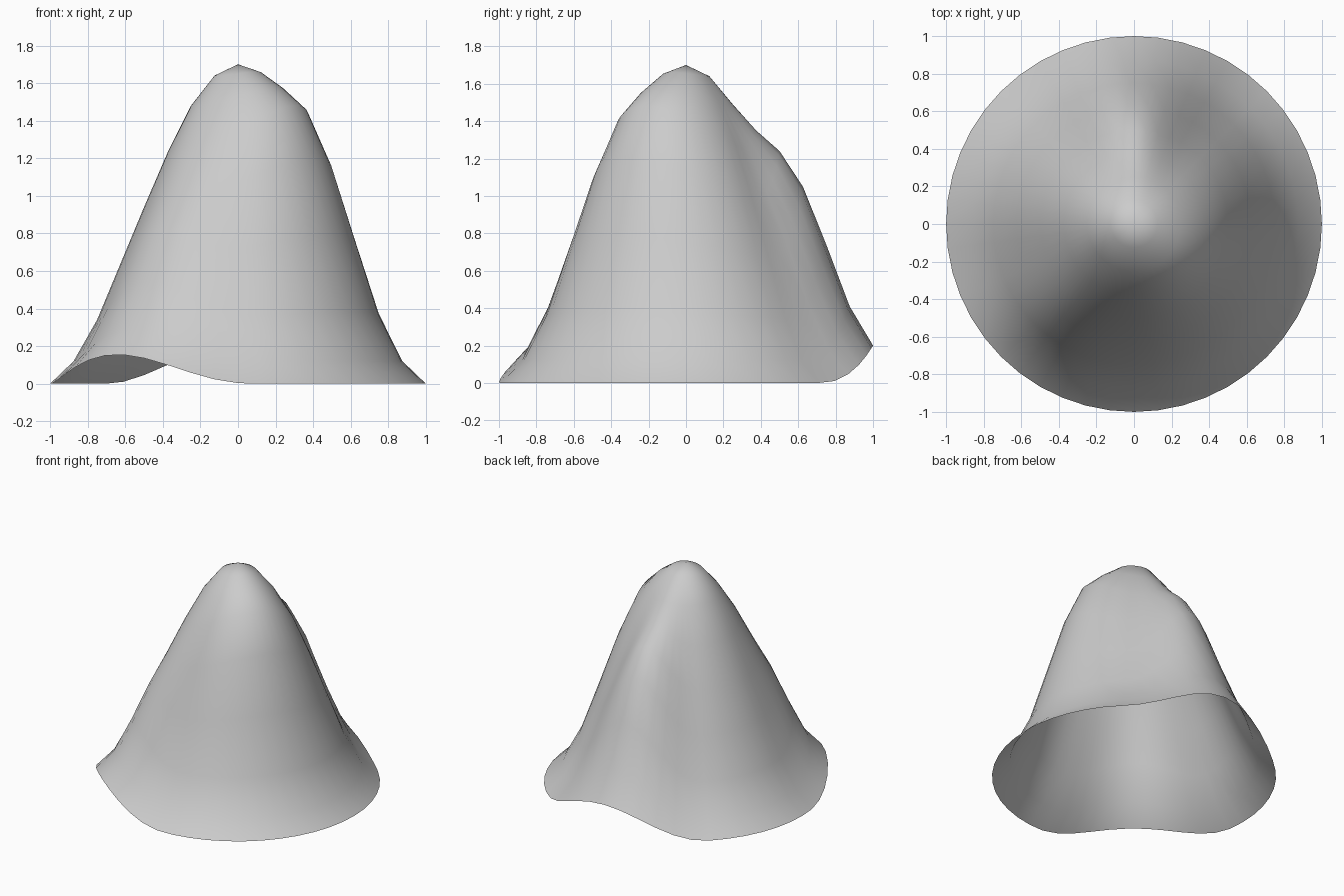
import bpy, bmesh, math

if "Cube" in bpy.data.objects:
    bpy.data.objects.remove(bpy.data.objects["Cube"])

SEGMENTS, RINGS = 48, 8

# Height at nine evenly spaced radii, from the peak to the rim
BASE = [1.70, 1.64, 1.48, 1.23, 0.94, 0.64, 0.34, 0.12, 0.0]

# Folds on the slope: centre angle, half width, added height per radius
FOLDS = [
    (90, 44, [0, 0, 0.01, 0.12, 0.30, 0.41, 0.40, 0.29, 0.20]),
    (230, 44, [0, 0, 0, 0.04, 0.09, 0.17, 0.20, 0.17, 0.155]),
    (325, 110, [0, 0.02, 0.10, 0.25, 0.26, 0.15, 0.04, 0, 0]),
]


def height(ring, degrees):
    z = BASE[ring]
    for centre, half_width, extra in FOLDS:
        off = abs((degrees - centre + 180) % 360 - 180)
        if off < half_width:
            z += extra[ring] * math.cos(off / half_width * math.pi / 2) ** 2
    return z


# Open bell-shaped sheet made from concentric rings
bm = bmesh.new()
peak = bm.verts.new((0, 0, BASE[0]))
rings = []
for k in range(1, RINGS + 1):
    ring = []
    for s in range(SEGMENTS):
        a = 2 * math.pi * s / SEGMENTS
        r = k / RINGS
        ring.append(bm.verts.new((r * math.cos(a), r * math.sin(a),
                                  height(k, math.degrees(a)))))
    rings.append(ring)

for s in range(SEGMENTS):
    t = (s + 1) % SEGMENTS
    bm.faces.new((peak, rings[0][s], rings[0][t]))
    for inner, outer in zip(rings, rings[1:]):
        bm.faces.new((inner[s], outer[s], outer[t], inner[t]))

for face in bm.faces:
    face.smooth = True

mesh = bpy.data.meshes.new("draped_cone")
bm.to_mesh(mesh)
bm.free()
bpy.context.collection.objects.link(bpy.data.objects.new("draped_cone", mesh))
